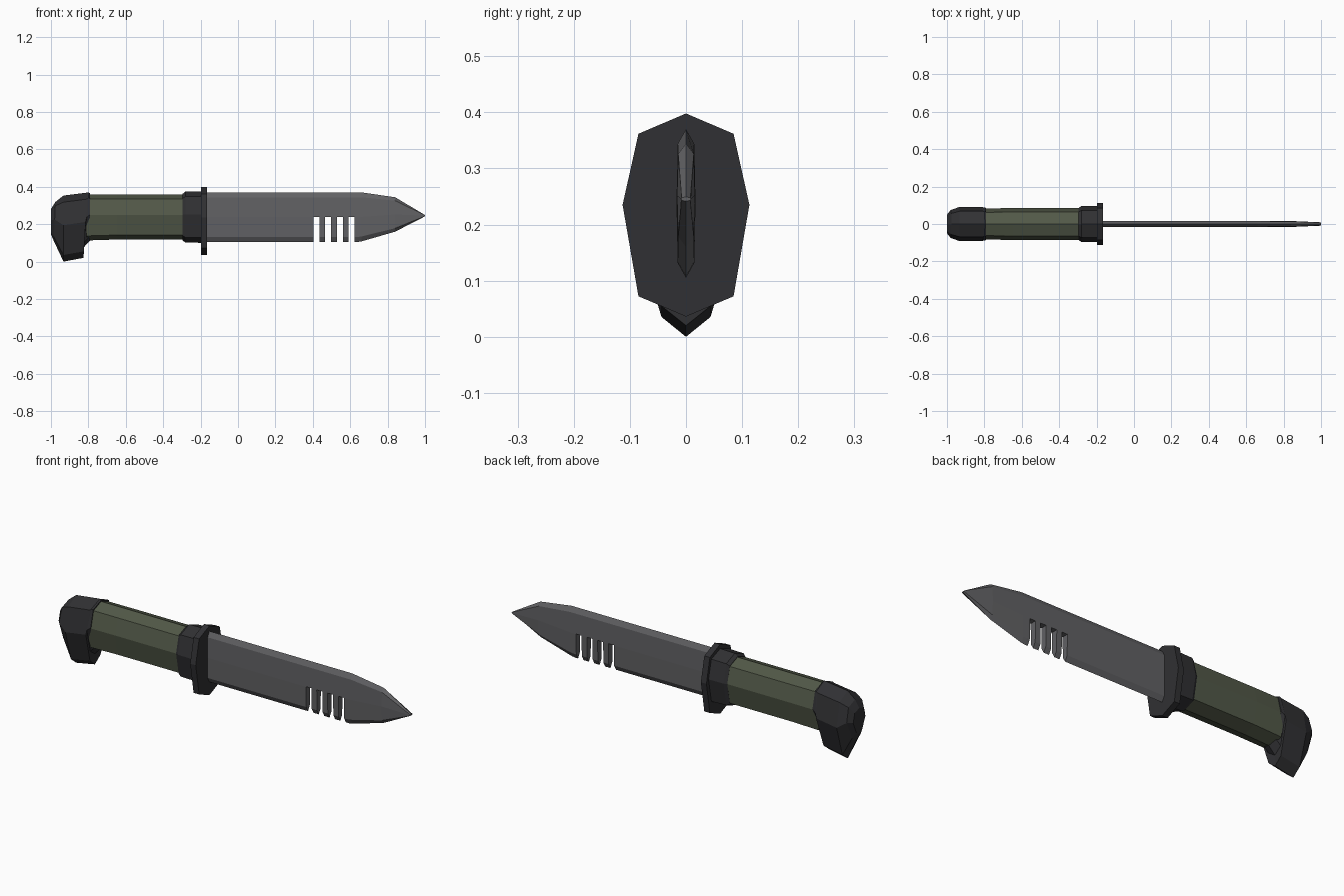
import bpy, bmesh
from mathutils import Matrix

if "Cube" in bpy.data.objects:
    bpy.data.objects.remove(bpy.data.objects["Cube"])


def material(name, rgb):
    m = bpy.data.materials.new(name)
    m.diffuse_color = (*rgb, 1)
    m.use_nodes = True
    m.node_tree.nodes["Principled BSDF"].inputs["Base Color"].default_value = m.diffuse_color
    return m


black = material("black", (0.03, 0.03, 0.033))
green = material("olive", (0.085, 0.1, 0.065))
steel = material("steel", (0.12, 0.12, 0.127))

# Pointed octagon: (width factor, fraction of the way from top to bottom)
OCT = [(0, 0), (.75, .1), (1, .45), (.75, .9), (0, 1),
       (-.75, .9), (-1, .45), (-.75, .1)]
BLADE = [(0, 0), (.87, .1), (1, .5), (.87, .9), (0, 1),
         (-.87, .9), (-1, .5), (-.87, .1)]


def finish(name, bm, mat):
    bmesh.ops.recalc_face_normals(bm, faces=bm.faces)
    mesh = bpy.data.meshes.new(name)
    bm.to_mesh(mesh)
    bm.free()
    ob = bpy.data.objects.new(name, mesh)
    bpy.context.collection.objects.link(ob)
    mesh.materials.append(mat)
    return ob


def loft(name, rings, mat, section=OCT, low=1.0):
    """Skin rings of (top x, top z, bottom x, bottom z, half width);
    low narrows the bottom shoulders."""
    bm = bmesh.new()
    loops = []
    for xt, zt, xb, zb, w in rings:
        loops.append([bm.verts.new((xt + (xb - xt) * t,
                                    f * w * (low if t > .8 else 1),
                                    zt + (zb - zt) * t)) for f, t in section])
    n = len(section)
    for a, b in zip(loops, loops[1:]):
        for i in range(n):
            j = (i + 1) % n
            bm.faces.new((a[i], a[j], b[j], b[i]))
    bm.faces.new(loops[0])
    bm.faces.new(loops[-1])
    return finish(name, bm, mat)


def straight(rings):
    return [(x, zt, x, zb, w) for x, zt, zb, w in rings]


# Handle, collar and guard
loft("grip", straight([(-.81, .362, .117, .083), (-.65, .362, .122, .085),
                       (-.27, .362, .122, .085)]), green)
loft("collar", straight([(-.298, .365, .118, .085), (-.282, .378, .107, .095),
                         (-.19, .38, .104, .096)]), black)
loft("guard", straight([(-.197, .402, .04, .113), (-.165, .402, .04, .113)]), black)

# Pommel with a hooked underside
loft("pommel", [(-.79, .368, -.79, .117, .086),
                (-.797, .373, -.825, .08, .09),
                (-.805, .373, -.826, .024, .091),
                (-.933, .357, -.933, .004, .091),
                (-.976, .323, -.985, .115, .075),
                (-1, .285, -1, .15, .05)], black, low=.64)

# Blade
blade = loft("blade", straight([(-.18, .374, .109, .017), (.64, .374, .109, .017),
                                (.66, .374, .112, .017), (.84, .348, .164, .016),
                                (1, .253, .246, .009)]), steel, BLADE)

# Four slots cut into the lower edge
bm = bmesh.new()
for i in range(4):
    size = Matrix.Diagonal((.032, .2, .243, 1))
    bmesh.ops.create_cube(bm, size=1, matrix=Matrix.Translation(
        (.42 + i * .0623, 0, .1215)) @ size)
cutter = finish("slot_cutter", bm, steel)
cutter.hide_render = True
mod = blade.modifiers.new("slots", "BOOLEAN")
mod.operation = "DIFFERENCE"
mod.solver = "EXACT"
mod.object = cutter
bpy.context.view_layer.objects.active = blade
bpy.ops.object.modifier_apply(modifier=mod.name)
bpy.data.objects.remove(cutter)

# Rest the hook on z = 0
for ob in bpy.data.objects:
    ob.location.z -= .004
